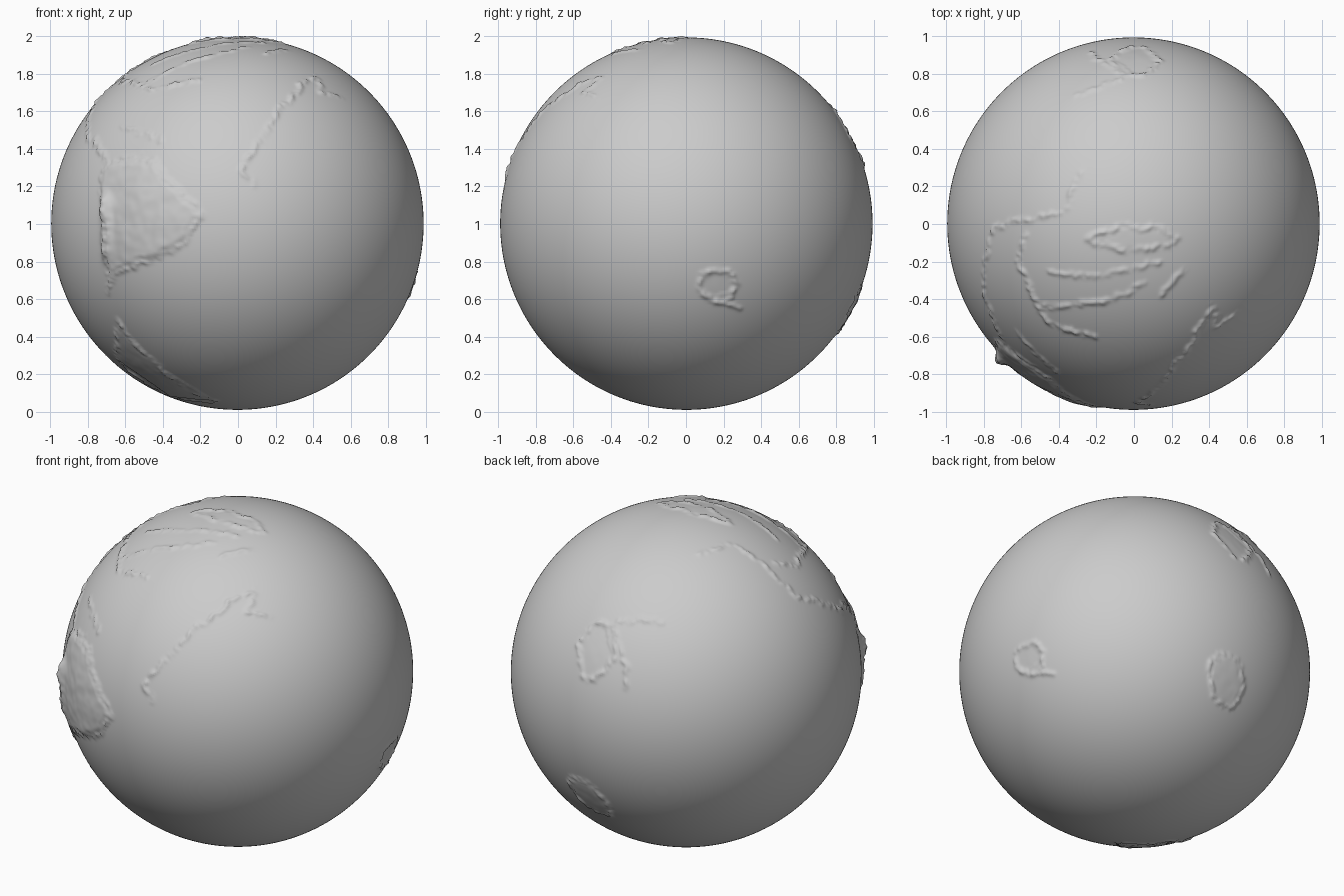
import bpy, bmesh, math
from mathutils import Vector, noise
from mathutils.kdtree import KDTree

if "Cube" in bpy.data.objects:
    bpy.data.objects.remove(bpy.data.objects["Cube"])

R, CENTRE = 0.993, Vector((-0.003, 0.002, 1.002))


# view frames: right, up, toward viewer
def frame(az, el):
    a, e = math.radians(az), math.radians(el)
    return (Vector((-math.sin(a), math.cos(a), 0)),
            Vector((-math.sin(e) * math.cos(a), -math.sin(e) * math.sin(a), math.cos(e))),
            Vector((math.cos(e) * math.cos(a), math.cos(e) * math.sin(a), math.sin(e))))


FRONT, RIGHT, TOP, BELOW = frame(-90, 0), frame(0, 0), frame(-90, 90), frame(47, -30)


def lift(f, p):
    d = math.sqrt(max(0, 1 - p[0] ** 2 - p[1] ** 2))
    return (f[0] * p[0] + f[1] * p[1] + f[2] * d).normalized()


def inside(p, poly):
    hit = False
    for (x1, y1), (x2, y2) in zip(poly, poly[1:] + poly[:1]):
        if (y1 > p[1]) != (y2 > p[1]) and p[0] < (x2 - x1) * (p[1] - y1) / (y2 - y1) + x1:
            hit = not hit
    return hit


def rough(v, k):
    return noise.noise(v * k) + 0.6 * noise.noise(v * k * 2.3)


features = []


# land feature: an outline or chain seen in one view, given a fractal coast
def land(f, pts, closed=False, plateau=0.0, ridge=0.010):
    pairs = zip(pts, pts[1:] + pts[:1] if closed else pts[1:])
    coast = []
    for p, q in pairs:
        a, b = lift(f, p), lift(f, q)
        n = max(2, int((b - a).length / 0.004))
        for i in range(n):
            c = a.lerp(b, i / n).normalized()
            j = Vector([rough(c + Vector((s, 2 * s, 0)), 14) for s in (0, 5, 9)])
            coast.append((c + j * 0.022).normalized())
    tree = KDTree(len(coast))
    for i, c in enumerate(coast):
        tree.insert(c, i)
    tree.balance()
    mid = sum(coast, Vector()).normalized()
    reach = min(mid.dot(c) for c in coast) - 0.12
    features.append((f, closed, plateau, ridge, pts, tree, mid, reach))


# round island with a ridged rim
def island(f, x, y, rx, ry, plateau):
    ring = [(x + rx * math.cos(i * math.pi / 5), y + ry * math.sin(i * math.pi / 5)) for i in range(10)]
    land(f, ring, True, plateau, 0.012)


# southern continent
land(FRONT, [(-.7, .33), (-.45, .34), (-.19, .04), (-.28, -.11), (-.65, -.27), (-.69, -.38), (-.69, 0), (-.74, .2)],
     True, 0.014)
# northern continent: western and eastern coasts
land(TOP, [(-.28, .28), (-.36, .08), (-.75, -.02), (-.81, -.3), (-.7, -.62)])
land(TOP, [(-.58, -.06), (-.62, -.2), (-.46, -.53), (-.2, -.61)], ridge=0.013)
# isthmus
land(FRONT, [(-.8, .48), (-.7, .32), (-.52, .36)])
# gulf islands
land(FRONT, [(-.62, .52), (-.4, .45)])
# polar islands
island(TOP, 0, -.08, .24, .06, 0.003)
land(TOP, [(-.45, -.27), (-.2, -.28), (.15, -.2)])
land(TOP, [(-.48, -.45), (-.1, -.4), (.05, -.33)])
land(TOP, [(.15, -.38), (.27, -.25)])
# eastern coast band
land(FRONT, [(.08, .2), (.02, .28), (.12, .45), (.26, .65), (.42, .8), (.45, .7), (.55, .68)], ridge=0.012)
# far side islands and their spurs
island(TOP, .01, .87, .12, .08, -0.003)
land(TOP, [(-.24, .92), (-.06, .78), (-.32, .67)])
island(RIGHT, .17, -.33, .1, .08, -0.003)
land(RIGHT, [(.2, -.42), (.28, -.46)])
island(BELOW, .56, -.06, .09, .16, 0.006)
# southern ice land
land(FRONT, [(-.64, -.53), (-.42, -.77), (-.12, -.95), (-.36, -.925), (-.64, -.73)], True, 0.005)


def height(v):
    h = 0
    for f, closed, plateau, ridge, pts, tree, mid, reach in features:
        if v.dot(mid) < reach:
            continue
        d = tree.find(v)[2]
        if d < 0.06:
            broken = max(0, 0.55 + 0.9 * rough(v, 22))
            h = max(h, ridge * math.exp(-(d / 0.015) ** 2) * broken)
        if closed and v.dot(f[2]) > 0 and inside((v.dot(f[0]), v.dot(f[1])), pts):
            h += plateau * min(1, d / 0.03) * (1 + 0.3 * rough(v, 9))
    # mountain chain along the west edge of the southern continent
    west, z = v.x + 0.70, v.z + 0.02
    if v.y < 0:
        h += 0.035 * math.exp(-(west / 0.025) ** 2 - (z / 0.17) ** 4) * (1 + 0.4 * rough(v, 16))
    return h


# globe: evenly gridded cube blown up into a sphere, then raised over the land
bm = bmesh.new()
bmesh.ops.create_cube(bm, size=2)
bmesh.ops.subdivide_edges(bm, edges=bm.edges[:], cuts=143, use_grid_fill=True)
for vert in bm.verts:
    v = Vector([math.tan(c * math.pi / 4) for c in vert.co]).normalized()
    vert.co = CENTRE + v * (R + height(v))
bmesh.ops.recalc_face_normals(bm, faces=bm.faces[:])
for face in bm.faces:
    face.smooth = True
mesh = bpy.data.meshes.new("globe")
bm.to_mesh(mesh)
bm.free()
globe = bpy.data.objects.new("globe", mesh)
bpy.context.collection.objects.link(globe)
